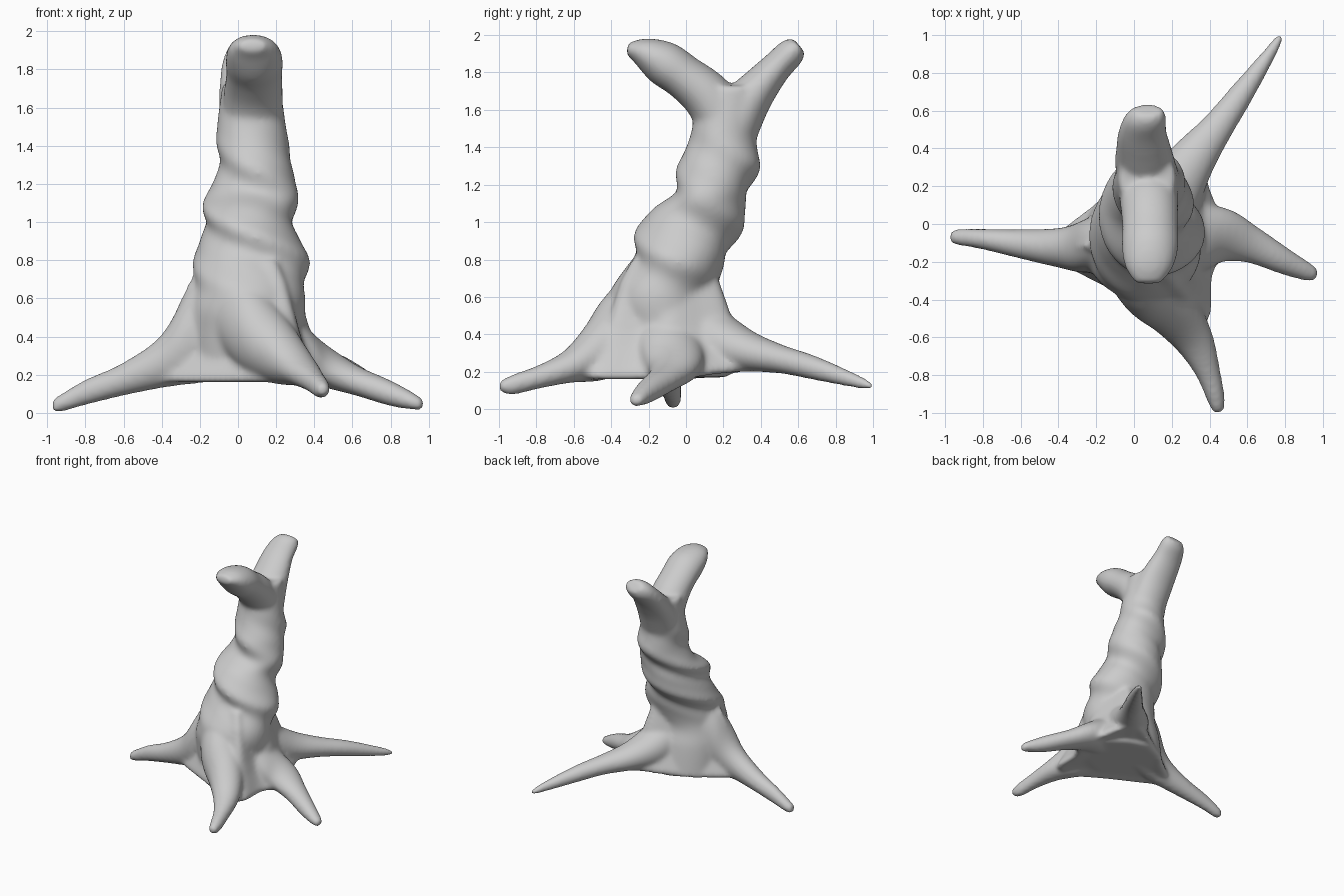
import bpy, bmesh
from math import sin, cos, pi, exp
from mathutils import Vector

bm = bmesh.new()
SEG = 40


def skin(rings):
    """Closed tube through rings of equal point count."""
    rows = [[bm.verts.new(p) for p in r] for r in rings]
    n = len(rows[0])
    faces = []
    for a, b in zip(rows, rows[1:]):
        for i in range(n):
            j = (i + 1) % n
            faces.append(bm.faces.new((a[i], a[j], b[j], b[i])))
    faces.append(bm.faces.new(rows[0][::-1]))
    faces.append(bm.faces.new(rows[-1]))
    bmesh.ops.recalc_face_normals(bm, faces=faces)


def spline(rows, t):
    """Catmull-Rom through a table of equal-length rows, t in 0..1."""
    f = t * (len(rows) - 1)
    i = min(int(f), len(rows) - 2)
    u = f - i
    a, b, c, d = (rows[max(0, min(len(rows) - 1, i + k))] for k in (-1, 0, 1, 2))
    return [0.5 * (2 * q + (r - p) * u + (2 * p - 5 * q + 4 * r - s) * u * u
                   + (3 * q - p - 3 * r + s) * u ** 3)
            for p, q, r, s in zip(a, b, c, d)]


def ellipse(c, u, v):
    return [c + u * cos(2 * pi * k / SEG) + v * sin(2 * pi * k / SEG) for k in range(SEG)]


def tube(pts, section):
    """Tube along a splined table; section(row, tangent) gives each ring."""
    rings = []
    for s in range(31):
        t = s / 30
        p, q = spline(pts, max(0, t - .03)), spline(pts, min(1, t + .03))
        rings.append(section(spline(pts, t), [b - a for a, b in zip(p, q)]))
    skin(rings)


# Twisted trunk: z, centre x, centre y, radius x, radius y
trunk = [(.17, .05, -.06, .32, .28), (.42, .04, -.1, .31, .28), (.6, .055, -.13, .30, .275),
         (.8, .07, -.04, .285, .263), (.95, .06, .015, .255, .265), (1.07, .06, .07, .237, .25),
         (1.17, .08, .14, .22, .205), (1.3, .092, .175, .20, .21), (1.43, .075, .195, .185, .185),
         (1.55, .07, .215, .175, .175), (1.73, .07, .24, .15, .17)]
rings = []
for s in range(81):
    z, cx, cy, rx, ry = spline(trunk, s / 80)
    amp = .085 / (1 + exp((z - 1.38) * 14)) / (1 + exp((.68 - z) * 16))
    ring = []
    for k in range(72):
        a = 2 * pi * k / 72
        p = 2 * (a + pi / 2) + 4 * pi * (z - 1.14) / .66 + pi
        m = 1 + amp * (cos(p) - .3 * sin(2 * p))
        ring.append((cx + rx * m * cos(a), cy + ry * m * sin(a), z))
    rings.append(ring)
skin(rings)

# Flared skirt webbing the roots together, hollowed towards the trunk
base = [(-.52, -.13, 0), (-.36, -.235, 0), (-.05, -.395, 0), (.2, -.53, 0), (.4, -.52, 0),
        (.425, -.28, 0), (.5, -.08, 0), (.42, .17, .03), (.34, .36, .05), (.2, .36, .05),
        (-.08, .2, .02), (-.32, .03, 0)]
skin([[(.05 + (x - .05) * f, -.1 + (y + .1) * f, z + dz * f) for x, y, dz in
       (spline(base + base[:1], k / 60) for k in range(60))]
      for z, f in ((.175, .6), (.155, .96), (.19, .98), (.25, .91), (.33, .82), (.42, .74),
                   (.54, .66), (.68, .56), (.8, .42))])

# Roots: x, y, top z, bottom z, half width
roots = [
    [(-.975, -.07, .07, 0, .035), (-.92, -.07, .105, .005, .045), (-.8, -.08, .175, .04, .055),
     (-.6, -.105, .265, .09, .078), (-.4, -.125, .41, .13, .105), (-.25, -.12, .66, .15, .14),
     (-.05, -.06, .84, .17, .16)],
    [(.445, -1.0, .15, .095, .03), (.435, -.93, .185, .075, .048), (.39, -.78, .24, .11, .068),
     (.32, -.62, .33, .14, .105), (.215, -.47, .5, .15, .14), (.09, -.34, .68, .2, .17),
     (.0, -.17, .82, .3, .19)],
    [(.97, -.275, .07, .015, .035), (.92, -.255, .105, .015, .05), (.8, -.2, .17, .035, .07),
     (.62, -.11, .25, .09, .1), (.46, -.06, .36, .13, .15), (.3, -.08, .5, .16, .18),
     (.12, -.12, .68, .2, .18)],
    [(.775, 1.0, .14, .105, .02), (.73, .92, .185, .11, .034), (.57, .69, .285, .155, .066),
     (.44, .51, .345, .19, .088), (.31, .34, .42, .2, .125), (.2, .17, .54, .2, .165),
     (.1, -.05, .68, .2, .18)],
]


def root_ring(row, d):
    x, y, top, bot, w = row
    side = Vector((-d[1], d[0], 0)).normalized() * w
    return ellipse(Vector((x, y, (top + bot) / 2)), side, Vector((0, 0, (top - bot) / 2)))


for pts in roots:
    tube(pts, root_ring)

# Forked branches: x, y, z, half width in x, half thickness
branches = [
    [(.075, .22, 1.5, .16, .14), (.08, .12, 1.665, .155, .135), (.085, -.01, 1.775, .148, .12),
     (.085, -.12, 1.85, .15, .12), (.08, -.225, 1.905, .128, .083), (.075, -.315, 1.928, .07, .032)],
    [(.075, .24, 1.48, .165, .14), (.06, .32, 1.63, .16, .125), (.05, .41, 1.745, .145, .1),
     (.045, .49, 1.835, .128, .083), (.06, .565, 1.91, .11, .077), (.075, .605, 1.945, .08, .05)],
]


def branch_ring(row, d):
    x, y, z, w, h = row
    return ellipse(Vector((x, y, z)), Vector((w, 0, 0)), Vector((0, -d[2], d[1])).normalized() * h)


for pts in branches:
    tube(pts, branch_ring)

# Fuse everything into one smooth skin
mesh = bpy.data.meshes.new("twisted_tree")
bm.to_mesh(mesh)
bm.free()
tree = bpy.data.objects.new("twisted_tree", mesh)
bpy.context.collection.objects.link(tree)
fuse = tree.modifiers.new("fuse", 'REMESH')
fuse.mode = 'VOXEL'
fuse.voxel_size = .014
fuse.use_smooth_shade = True
soften = tree.modifiers.new("soften", 'SMOOTH')
soften.factor = .5
soften.iterations = 18
